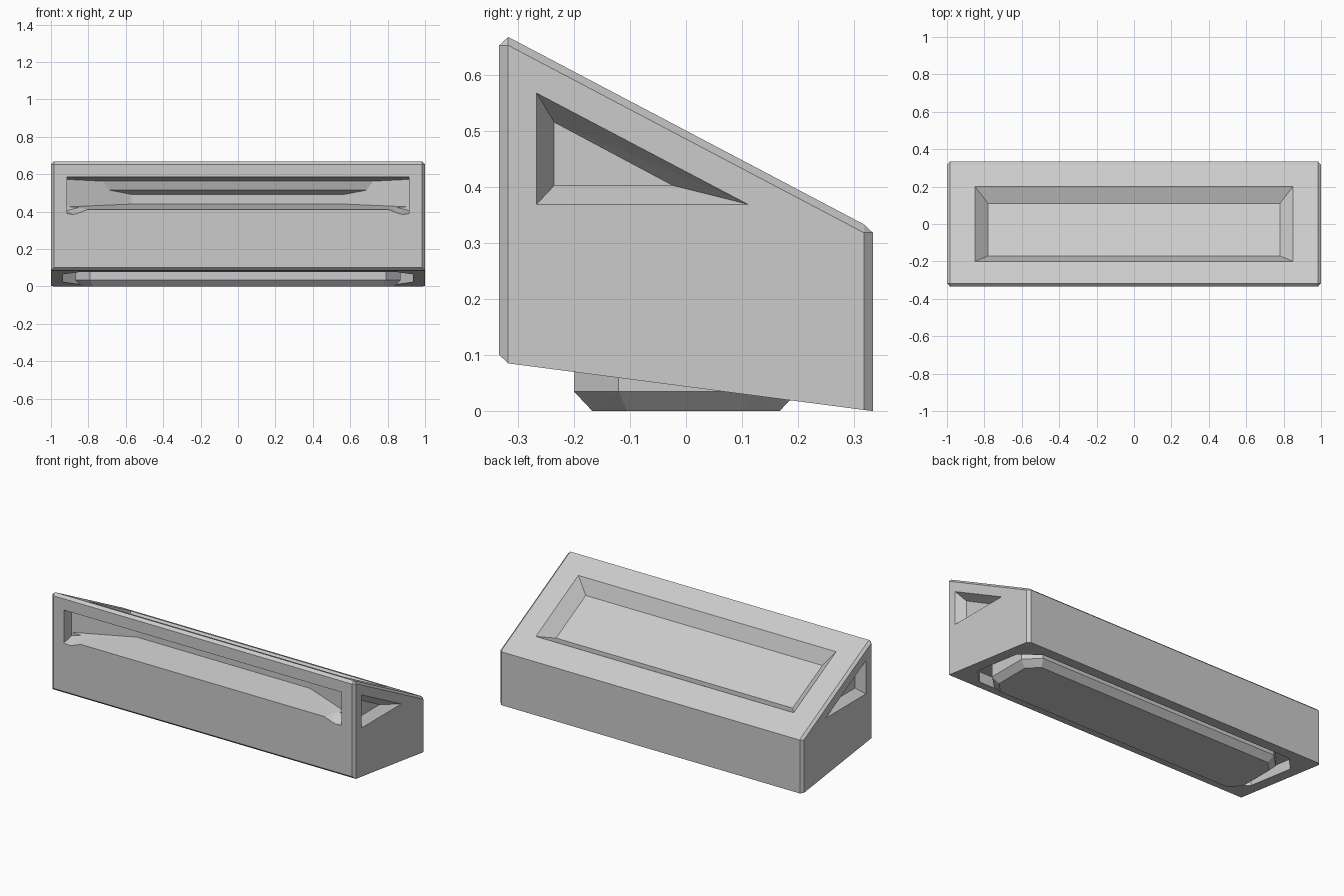
import bpy
import bmesh
from mathutils import Vector

old = bpy.data.objects.get("Cube")
if old:
    bpy.data.objects.remove(old, do_unlink=True)

grey = bpy.data.materials.new("plain_grey")
grey.use_nodes = True
grey.diffuse_color = (0.6, 0.6, 0.6, 1)
grey.node_tree.nodes["Principled BSDF"].inputs["Base Color"].default_value = (0.6, 0.6, 0.6, 1)


def finish(name, bm):
    bmesh.ops.recalc_face_normals(bm, faces=bm.faces)
    mesh = bpy.data.meshes.new(name)
    bm.to_mesh(mesh)
    bm.free()
    mesh.materials.append(grey)
    obj = bpy.data.objects.new(name, mesh)
    bpy.context.collection.objects.link(obj)
    return obj


def hull(name, points):
    """Convex solid around the points, with coplanar triangles merged."""
    bm = bmesh.new()
    for p in points:
        bm.verts.new(p)
    res = bmesh.ops.convex_hull(bm, input=bm.verts)
    loose = [v for v in bm.verts if not v.link_faces]
    bmesh.ops.delete(bm, geom=loose, context='VERTS')
    bmesh.ops.dissolve_limit(bm, angle_limit=0.01, verts=bm.verts, edges=bm.edges)
    return finish(name, bm)


def both(points):
    """Points mirrored across x = 0."""
    return [(s * x, y, z) for s in (-1, 1) for x, y, z in points]


def cut(target, cutter):
    cutter.hide_render = True
    mod = target.modifiers.new("cut", 'BOOLEAN')
    mod.operation = 'DIFFERENCE'
    mod.solver = 'EXACT'
    mod.object = cutter
    bpy.context.view_layer.objects.active = target
    bpy.ops.object.modifier_apply(modifier=mod.name)
    bpy.data.objects.remove(cutter, do_unlink=True)


def base_z(y):
    return 0.044 * (1 - y / 0.333)


def octagon(x, y, cut_x, cut_y):
    return [(sx * a, sy * b) for sx in (-1, 1) for sy in (-1, 1)
            for a, b in ((x, cut_y), (cut_x, y))]


# Wedge body with chamfered edges
profile = [(-.333, .1), (-.317, .085), (.333, 0), (.333, .318),
           (.317, .333), (-.317, .667), (-.333, .652)]
side = [(-.317, .085), (.317, .002), (.317, .318), (-.317, .652)]
body = hull("wedge_body", both([(.985, y, z) for y, z in profile] + [(1, y, z) for y, z in side]))

# Sloped top recess: wide rim tapering to a parallel floor
slope = Vector((0, .885, -.466))
normal = Vector((0, .466, .885))
centre = Vector((0, 0, .5))


def ring(x, half, height):
    return [centre + Vector((sx * x, 0, 0)) + slope * (sy * half) + normal * height
            for sx, sy in ((-1, -1), (1, -1), (1, 1), (-1, 1))]


rim, floor = ring(.85, .226, 0), ring(.78, .158, -.065)

# Long front cavity, deepest in the middle
cut(body, hull("front_cutter", both([
    (.915, -.36, .41), (.915, -.36, .587), (.915, -.333, .41), (.915, -.333, .585),
    (.915, -.26, .425), (.915, -.26, .572), (.57, -.135, .44), (.57, -.135, .555)])))

# Lower corner notches of the front cavity
for s in (-1, 1):
    cut(body, hull("notch_cutter", [(s * x, y, z) for x, y, z in (
        (.915, -.35, .385), (.87, -.35, .38), (.79, -.35, .41), (.915, -.35, .45),
        (.915, -.26, .405), (.8, -.26, .435), (.915, -.26, .45))]))

# Triangular side recesses
outer = [(-.267, .568), (-.267, .368), (.113, .368)]
inner = [(-.235, .515), (-.235, .402), (-.023, .402)]
for s in (-1, 1):
    cut(body, hull("side_cutter", [(s * x, y, z) for x, tri in ((1.001, outer), (.95, inner))
                                   for y, z in tri]))

# Opening for the top tray
cut(body, hull("top_cutter", ring(.851, .227, .001) + ring(.786, .164, -.07)))

# Octagonal bottom recess following the sloped underside
under = octagon(.935, .26, .84, .16)
cut(body, hull("bottom_cutter", [(x, y, base_z(y) + h) for x, y in under for h in (-.05, .06)]))

# Top tray lining the recess
bm = bmesh.new()
top = [bm.verts.new(p) for p in rim]
low = [bm.verts.new(p) for p in floor]
bm.faces.new(low)
for i in range(4):
    j = (i + 1) % 4
    bm.faces.new((top[i], top[j], low[j], low[i]))
tray = finish("top_tray", bm)
if tray.data.polygons[0].normal.z < 0:
    tray.data.flip_normals()
thick = tray.modifiers.new("thickness", 'SOLIDIFY')
thick.thickness = 0.002
thick.offset = -1

# Octagonal foot pad with a chamfered lower edge
pad = octagon(.87, .2, .79, .12)
sole = octagon(.835, .167, .775, .105)
hull("foot_pad", [(x, y, z) for x, y in pad for z in (.035, .15)] + [(x, y, 0) for x, y in sole])
